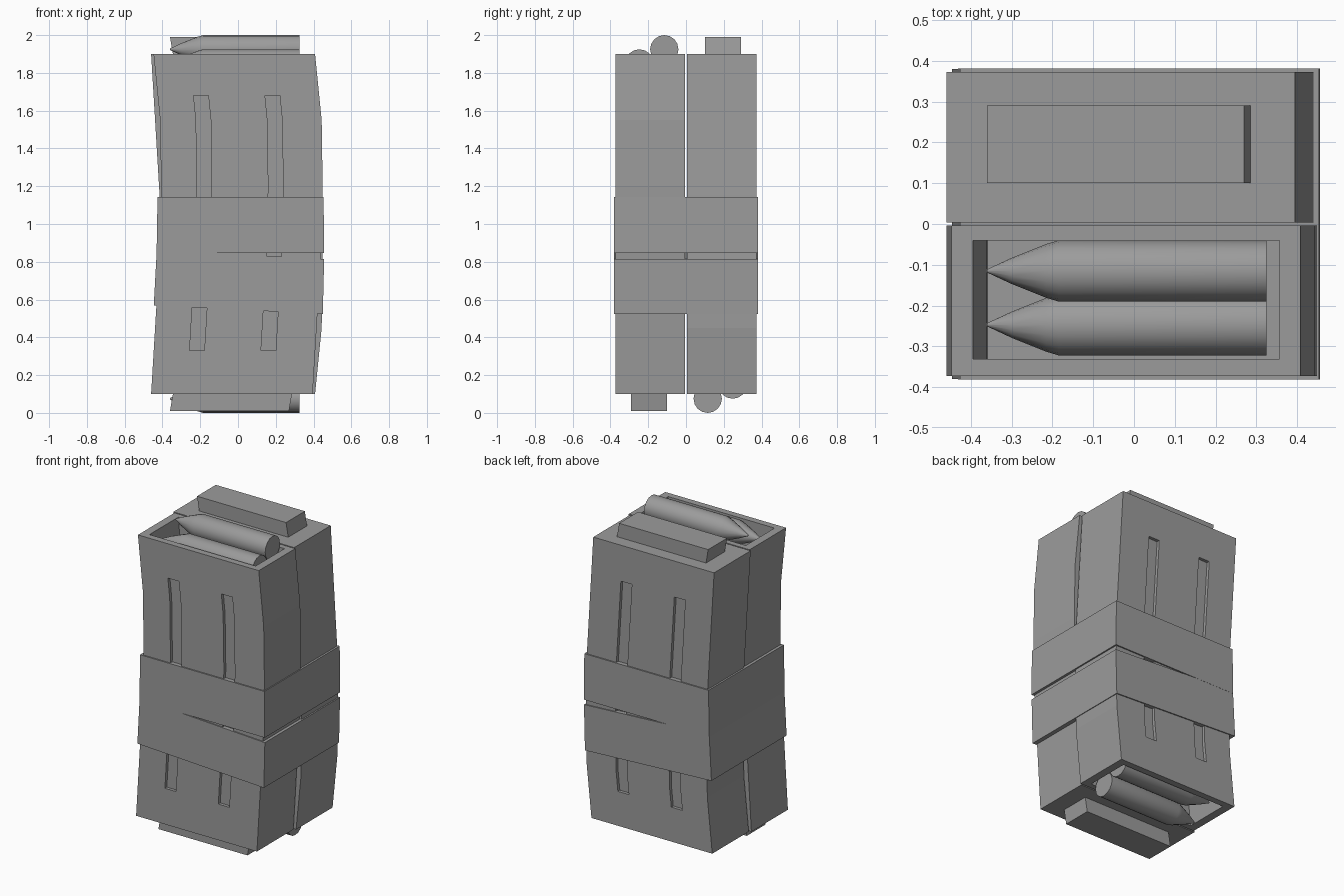
import bpy, bmesh, math
from mathutils import Matrix, Vector

cube = bpy.data.objects.get("Cube")
if cube:
    bpy.data.objects.remove(cube, do_unlink=True)

grey = bpy.data.materials.new("plain grey")
grey.use_nodes = True
COLOUR = (0.33, 0.33, 0.33, 1)
grey.diffuse_color = COLOUR
grey.node_tree.nodes["Principled BSDF"].inputs["Base Color"].default_value = COLOUR

# Left edge of the curved casing at each height
CURVE = [(0.1, -0.46), (0.5, -0.436), (0.85, -0.415),
         (1.2, -0.407), (1.55, -0.412), (1.9, -0.447)]
WIDTH = 0.855


def left_edge(z):
    if z >= CURVE[-1][0]:
        (za, xa), (zb, xb) = CURVE[-2:]
        return xa + (xb - xa) * (z - za) / (zb - za)
    for (za, xa), (zb, xb) in zip(CURVE, CURVE[1:]):
        if z <= zb:
            return xa + (xb - xa) * (z - za) / (zb - za)


def make(name, bm):
    bmesh.ops.recalc_face_normals(bm, faces=bm.faces)
    mesh = bpy.data.meshes.new(name)
    bm.to_mesh(mesh)
    bm.free()
    mesh.materials.append(grey)
    obj = bpy.data.objects.new(name, mesh)
    bpy.context.collection.objects.link(obj)
    return obj


def loft(name, sections, y0, y1):
    """Stack of rectangles; each section is (x0, z at x0, x1, z at x1)."""
    bm = bmesh.new()
    rings = [[bm.verts.new(p) for p in ((xa, y0, za), (xb, y0, zb),
                                        (xb, y1, zb), (xa, y1, za))]
             for xa, za, xb, zb in sections]
    for low, high in zip(rings, rings[1:]):
        for i in range(4):
            j = (i + 1) % 4
            bm.faces.new((low[i], low[j], high[j], high[i]))
    bm.faces.new(rings[0])
    bm.faces.new(rings[-1])
    return make(name, bm)


def curved(name, offset, width, z0, z1, y0, y1):
    """Bar that follows the curve of the casing."""
    levels = [z0] + [z for z, _ in CURVE if z0 < z < z1] + [z1]
    return loft(name, [(left_edge(z) + offset, z, left_edge(z) + offset + width, z)
                       for z in levels], y0, y1)


def cut(obj, cutter):
    cutter.hide_render = True
    mod = obj.modifiers.new("cut", "BOOLEAN")
    mod.operation = "DIFFERENCE"
    mod.solver = "EXACT"
    mod.object = cutter
    bpy.context.view_layer.objects.active = obj
    bpy.ops.object.modifier_apply(modifier=mod.name)
    bpy.data.objects.remove(cutter, do_unlink=True)


def cartridge(name, y, z):
    """Pointed round lying along x."""
    profile = [(0.325, 0.075), (-0.185, 0.075), (-0.215, 0.066),
               (-0.30, 0.032), (-0.36, 0.004)]
    sides = 16
    bm = bmesh.new()
    rings = []
    for x, r in profile:
        angles = [math.tau * i / sides for i in range(sides)]
        rings.append([bm.verts.new((x, y + r * math.cos(a), z + r * math.sin(a)))
                      for a in angles])
    for a, b in zip(rings, rings[1:]):
        for i in range(sides):
            j = (i + 1) % sides
            bm.faces.new((a[i], a[j], b[j], b[i]))
    bm.faces.new(rings[0])
    bm.faces.new(rings[-1])
    obj = make(name, bm)
    bpy.ops.object.select_all(action="DESELECT")
    obj.select_set(True)
    bpy.context.view_layer.objects.active = obj
    bpy.ops.object.shade_smooth_by_angle(angle=math.radians(35))
    return obj


# Front casing with its open well and two long grooves
casing = curved("front_casing", 0, WIDTH, 0.1, 1.9, -0.373, -0.004)
cut(casing, curved("well_cutter", 0.052, 0.752, 1.42, 1.95, -0.331, -0.04))
for offset in (0.19, 0.568):
    cut(casing, curved("groove_cutter", offset, 0.078, 0.33, 1.68, -0.42, -0.353))

# Foot block and rounds
foot = loft("front_foot", [(-0.36, 0.01, 0.27, 0.01),
                           (-0.343, 0.11, 0.287, 0.11)], -0.29, -0.1)
upper = cartridge("front_upper_round", -0.115, 1.925)
lower = cartridge("front_lower_round", -0.247, 1.85)

# The back magazine is the front one turned upside down
turn = (Matrix.Translation(Vector((0, 0, 1))) @ Matrix.Rotation(math.pi, 4, "X")
        @ Matrix.Translation(Vector((0, 0, -1))))
for part in (casing, foot, upper, lower):
    twin = part.copy()
    twin.data = part.data.copy()
    twin.data.transform(turn)
    twin.name = part.name.replace("front", "back")
    bpy.context.collection.objects.link(twin)

# Tape bands: one level, one slanted underneath it
loft("upper_band", [(-0.431, 0.847, 0.456, 0.847),
                    (-0.426, 1.142, 0.453, 1.142)], -0.381, 0.381)
loft("lower_band", [(-0.446, 0.568, 0.449, 0.524),
                    (-0.43, 0.862, 0.456, 0.815)], -0.38, 0.38)
